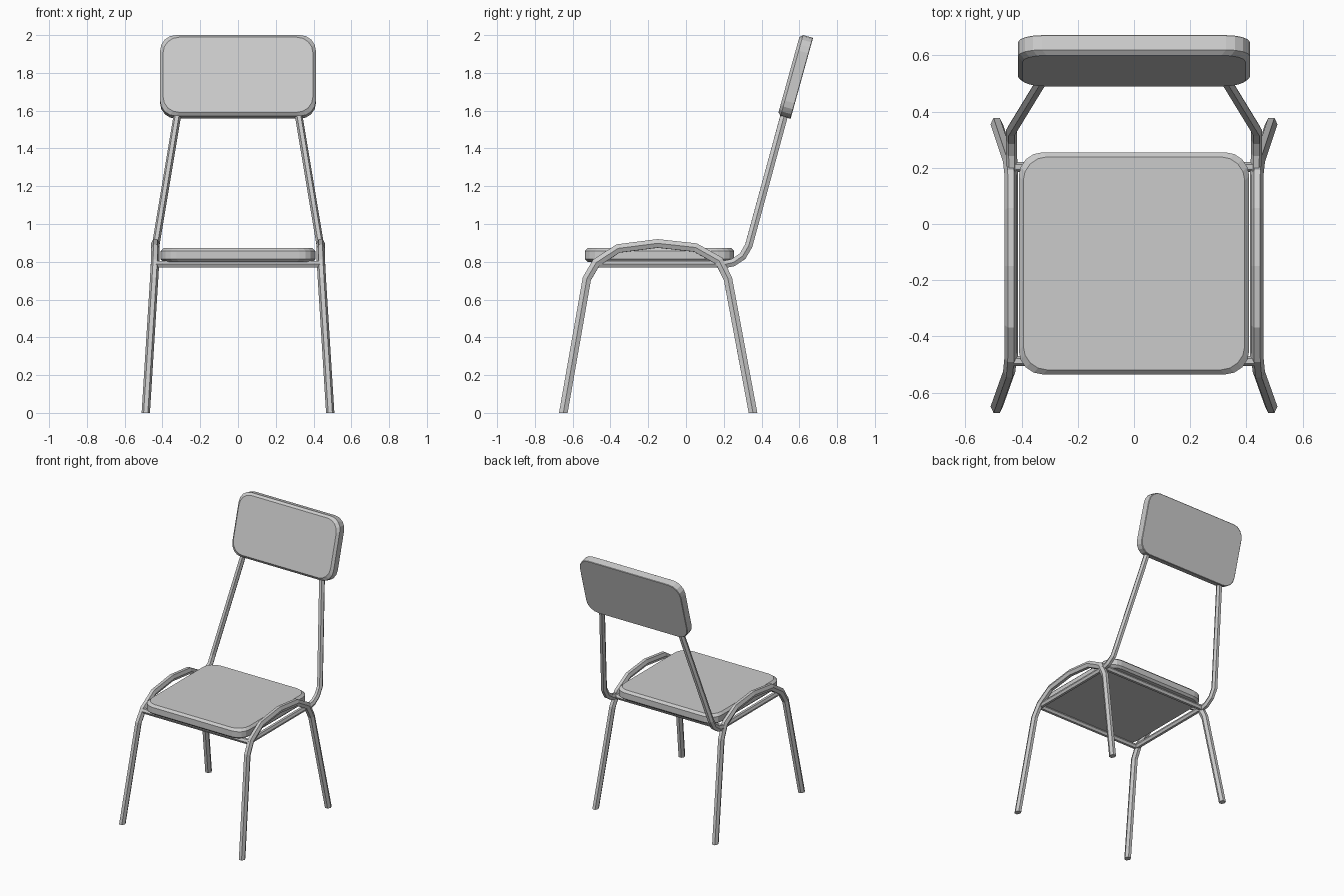
import bpy, bmesh, math
from mathutils import Vector

cube = bpy.data.objects.get("Cube")
if cube:
    bpy.data.objects.remove(cube, do_unlink=True)

grey = bpy.data.materials.new("light grey")
grey.use_nodes = True
GREY = (0.6, 0.6, 0.6, 1)
grey.diffuse_color = GREY
grey.node_tree.nodes["Principled BSDF"].inputs["Base Color"].default_value = GREY


def add_object(name, bm):
    bmesh.ops.recalc_face_normals(bm, faces=bm.faces)
    mesh = bpy.data.meshes.new(name)
    bm.to_mesh(mesh)
    bm.free()
    mesh.materials.append(grey)
    obj = bpy.data.objects.new(name, mesh)
    bpy.context.collection.objects.link(obj)
    return obj


def tube(name, points, tall, wide, mirror=True, sides=6):
    """Hexagonal tube with mitred joints, trimmed level with the floor."""
    pts = [Vector(p) for p in points]
    bm = bmesh.new()
    first = (pts[1] - pts[0]).normalized()
    side = Vector((0, 1, 0)) if abs(first.x) > 0.9 else Vector((1, 0, 0))
    u = first.cross(side).normalized()
    v = first.cross(u)
    ring = []
    for i in range(sides):
        a = 2 * math.pi * i / sides
        ring.append(pts[0] + tall * math.sin(a) * u + wide * math.cos(a) * v)
    rings = [[bm.verts.new(p) for p in ring]]
    # Slide the section along each segment onto the next mitre plane
    for k in range(1, len(pts)):
        d = (pts[k] - pts[k - 1]).normalized()
        n = d if k == len(pts) - 1 else (d + (pts[k + 1] - pts[k]).normalized())
        ring = [p + d * ((pts[k] - p).dot(n) / d.dot(n)) for p in ring]
        rings.append([bm.verts.new(p) for p in ring])
    for a, b in zip(rings, rings[1:]):
        for i in range(sides):
            j = (i + 1) % sides
            bm.faces.new((a[i], a[j], b[j], b[i]))
    bm.faces.new(rings[0])
    bm.faces.new(rings[-1])
    geom = bm.verts[:] + bm.edges[:] + bm.faces[:]
    bmesh.ops.bisect_plane(bm, geom=geom, plane_co=(0, 0, 0), plane_no=(0, 0, 1), clear_inner=True)
    bmesh.ops.holes_fill(bm, edges=[e for e in bm.edges if e.is_boundary])
    obj = add_object(name, bm)
    if mirror:
        obj.modifiers.new("Mirror", "MIRROR")
    return obj


def pad(name, width, depth, thick, corner, rim, base, steps=4):
    """Rounded slab with chamfered upper and lower rims, centred on its origin."""
    bm = bmesh.new()

    def outline(inset, z):
        loop = []
        cx, cy = width / 2 - inset - corner, depth / 2 - inset - corner
        for q, (sx, sy) in enumerate([(1, 1), (-1, 1), (-1, -1), (1, -1)]):
            for s in range(steps + 1):
                a = math.pi / 2 * (q + s / steps)
                loop.append(bm.verts.new((sx * cx + corner * math.cos(a),
                                          sy * cy + corner * math.sin(a), z)))
        return loop

    h = thick / 2
    loops = [outline(base, -h), outline(0, -h + base), outline(0, h - rim), outline(rim, h)]
    for a, b in zip(loops, loops[1:]):
        for i in range(len(a)):
            j = (i + 1) % len(a)
            bm.faces.new((a[i], a[j], b[j], b[i]))
    bm.faces.new(loops[0])
    bm.faces.new(loops[-1])
    return add_object(name, bm)


# Cushioned slabs
seat = pad("seat", 0.82, 0.79, 0.073, 0.085, 0.016, 0.014)
seat.location = (0, -0.14, 0.8365)
backrest = pad("backrest", 0.825, 0.445, 0.071, 0.085, 0.016, 0.003)
backrest.location = (0, 0.579, 1.7805)
backrest.rotation_euler.x = math.radians(90 - 15.5)

# Side frames: front leg, arched rail and rear leg in one bent tube
tube("side_frame", [
    (0.492, -0.66, -0.06), (0.444, -0.525, 0.71), (0.439, -0.475, 0.795),
    (0.438, -0.36, 0.87), (0.438, -0.15, 0.897), (0.438, 0.05, 0.875),
    (0.439, 0.175, 0.805), (0.444, 0.222, 0.71), (0.492, 0.366, -0.06)], 0.026, 0.022)

# Back supports rising from the rear corners into the backrest
tube("back_support", [
    (0.434, 0.19, 0.783), (0.436, 0.25, 0.796), (0.436, 0.3, 0.83), (0.436, 0.332, 0.885),
    (0.312, 0.535, 1.63)], 0.023, 0.02)

# Rails under the seat
tube("side_rail", [(0.43, -0.49, 0.787), (0.43, 0.21, 0.787)], 0.02, 0.018)
for name, y in (("front_rail", -0.488), ("rear_rail", 0.203)):
    tube(name, [(-0.435, y, 0.787), (0.435, y, 0.787)], 0.02, 0.018, mirror=False)
